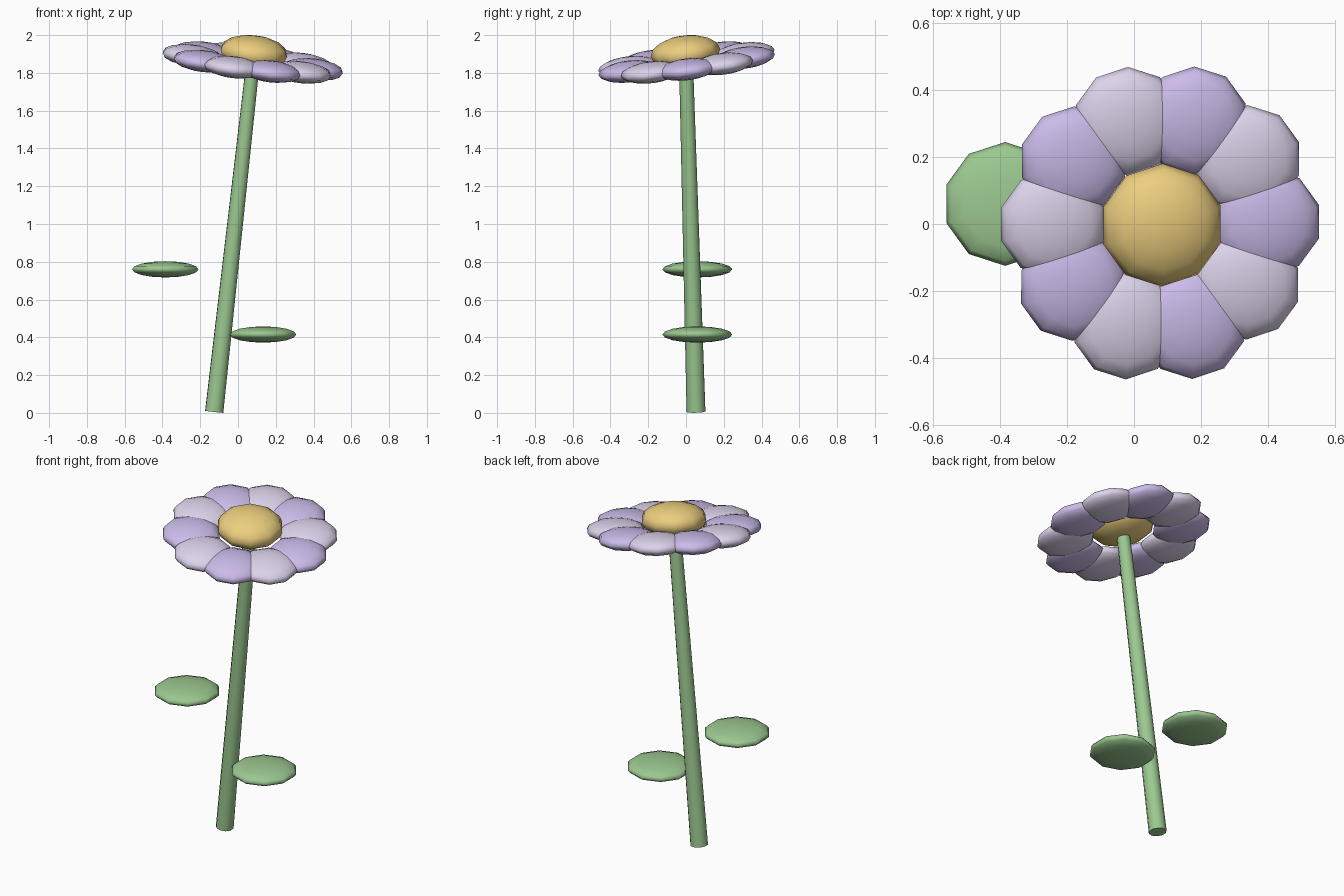
import bpy
import math
from mathutils import Vector, Matrix

if "Cube" in bpy.data.objects:
    bpy.data.objects.remove(bpy.data.objects["Cube"])


def material(name, rgb):
    m = bpy.data.materials.new(name)
    m.diffuse_color = (*rgb, 1)
    m.use_nodes = True
    m.node_tree.nodes["Principled BSDF"].inputs["Base Color"].default_value = m.diffuse_color
    return m


GREEN = material("leaf_green", (0.33, 0.58, 0.28))
YELLOW = material("warm_yellow", (0.84, 0.62, 0.21))
LILAC = material("lilac", (0.60, 0.50, 0.82))
PALE = material("pale_lilac", (0.72, 0.65, 0.83))


def finish(name, mat):
    ob = bpy.context.object
    ob.name = name
    ob.data.materials.append(mat)
    return ob


def ellipsoid(name, radius, half_height, matrix, mat):
    """Ten-sided flattened sphere placed by a matrix."""
    bpy.ops.mesh.primitive_uv_sphere_add(segments=10, ring_count=8, radius=1)
    bpy.ops.object.shade_smooth()
    ob = finish(name, mat)
    ob.data.transform(Matrix.Diagonal((radius, radius, half_height, 1)))
    ob.matrix_world = matrix
    return ob


# Leaning, tapered stem
base, top = Vector((-0.126, 0.053, 0.006)), Vector((0.08, 0, 1.86))
axis = top - base
bpy.ops.mesh.primitive_cone_add(vertices=10, radius1=0.05, radius2=0.037,
                                depth=axis.length)
bpy.ops.object.shade_smooth_by_angle(angle=math.radians(40))
stem = finish("stem", GREEN)
stem.matrix_world = (Matrix.Translation((base + top) / 2)
                     @ axis.to_track_quat('Z', 'Y').to_matrix().to_4x4())

# Two flat leaves
for name, pos in (("upper_leaf", (-0.385, 0.06, 0.76)),
                  ("lower_leaf", (0.133, 0.06, 0.415))):
    ellipsoid(name, 0.185, 0.043, Matrix.Translation(pos), GREEN)

# Flower head, tilted towards the front right
tilt = Vector((0, 0, 1)).rotation_difference(Vector((0.115, -0.12, 1)))
head = Matrix.Translation((0.078, 0.003, 1.855)) @ tilt.to_matrix().to_4x4()
ellipsoid("flower_centre", 0.185, 0.09,
          head @ Matrix.Translation((0, 0, 0.053)), YELLOW)
for i in range(10):
    a = math.radians(36 * i)
    pos = (0.323 * math.cos(a), 0.323 * math.sin(a), 0)
    ellipsoid(f"petal_{i + 1}", 0.163, 0.055,
              head @ Matrix.Translation(pos), PALE if i % 2 else LILAC)
